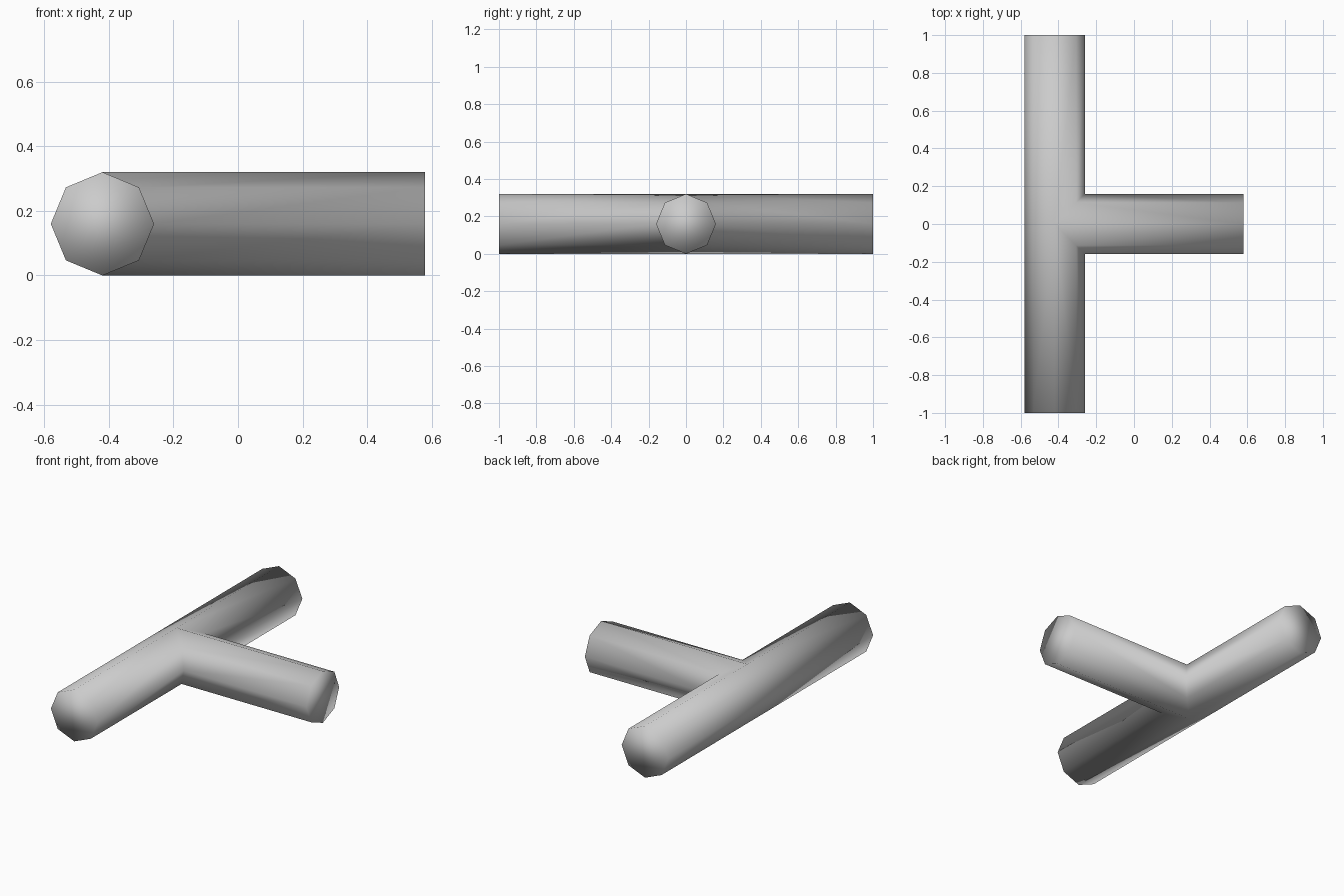
import bpy, bmesh
from math import sin, cos, pi

if "Cube" in bpy.data.objects:
    bpy.data.objects.remove(bpy.data.objects["Cube"])

R, CX, CZ = 0.16, -0.42, 0.16      # pipe radius, main pipe axis
HALF, TIP = 1.0, 0.58              # main half length, branch end

def uw(k):
    a = k * pi / 4
    return R * cos(a), CZ + R * sin(a)

bm = bmesh.new()
cache = {}

def vert(x, y, z):
    key = (round(x, 4), round(y, 4), round(z, 4))
    if key not in cache:
        cache[key] = bm.verts.new((x, y, z))
    return cache[key]

def end(s, k):                     # main pipe end ring
    u, w = uw(k)
    return vert(CX + u, s * HALF, w)

def mitre(s, k):                   # seam where the pipes meet
    u, w = uw(k)
    return vert(CX + u, s * u, w)

def tip(s, k):                     # branch end ring
    u, w = uw(k)
    return vert(TIP, s * u, w)

def face(*vs):
    bm.faces.new(list(dict.fromkeys(vs)))

# Main pipe front halves and branch, mirrored in y
for s in (-1, 1):
    for k in range(-2, 2):
        face(end(s, k), end(s, k + 1), mitre(s, k + 1), mitre(s, k))
        face(mitre(s, k), mitre(s, k + 1), tip(s, k + 1), tip(s, k))
    face(*[end(s, k) for k in range(8)])

# Unbroken back of the main pipe
for k in range(2, 6):
    loop = [end(-1, k), end(-1, k + 1), end(1, k + 1), end(1, k)]
    if k == 2:
        loop.append(mitre(1, 2))
    if k == 5:
        loop.insert(2, mitre(1, -2))
    face(*loop)

# Branch end cap
face(*[tip(1, k) for k in range(-2, 3)], *[tip(-1, k) for k in range(1, -2, -1)])

bmesh.ops.recalc_face_normals(bm, faces=bm.faces[:])
for f in bm.faces:
    f.smooth = True

mesh = bpy.data.meshes.new("pipe_tee")
bm.to_mesh(mesh)
bm.free()
bpy.context.collection.objects.link(bpy.data.objects.new("pipe_tee", mesh))
